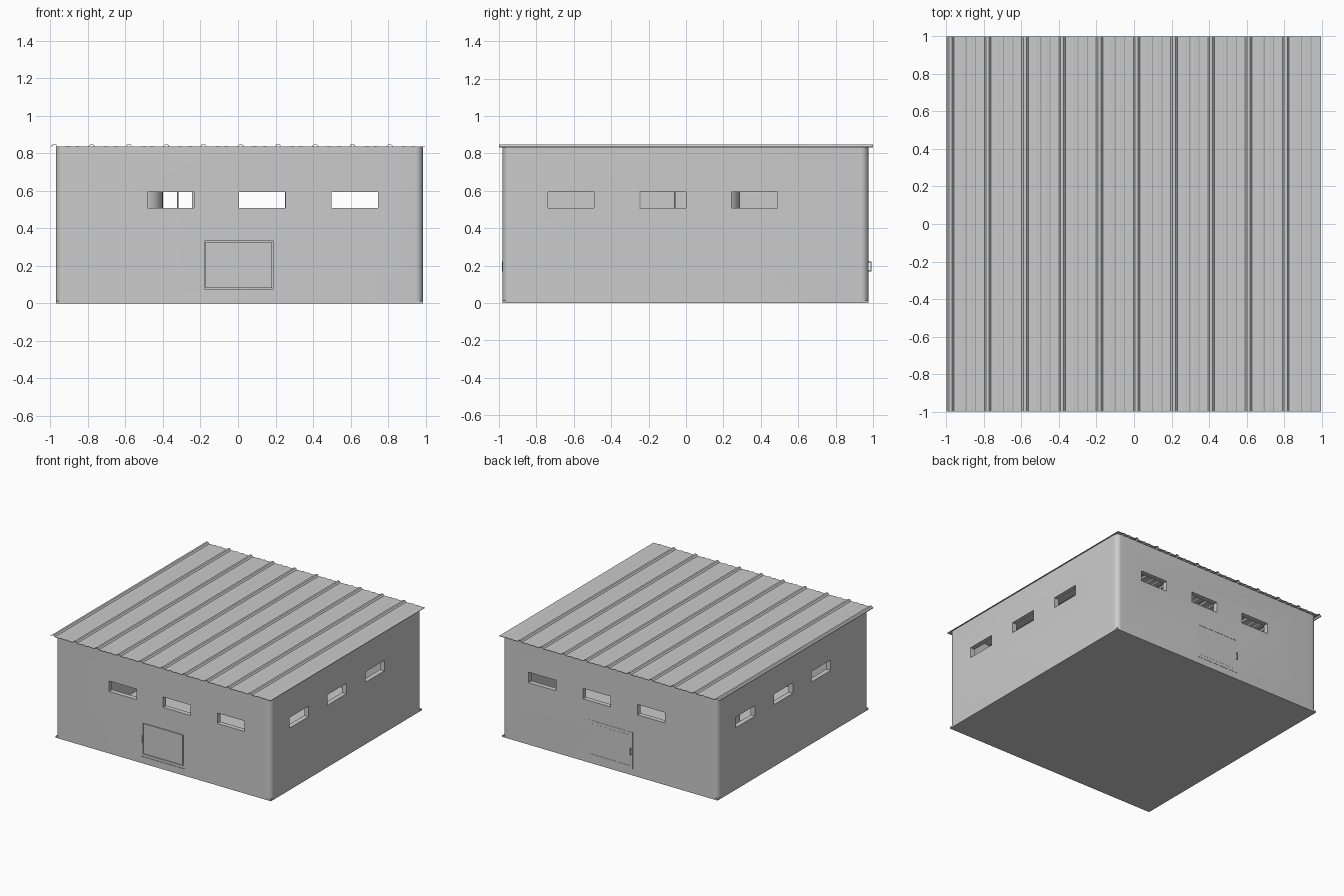
import bpy, bmesh, math

if "Cube" in bpy.data.objects:
    bpy.data.objects.remove(bpy.data.objects["Cube"])

X0, X1, Y0, Y1 = -0.97, 0.985, -0.98, 0.975   # wall outline
WALL_TOP, THICK = 0.835, 0.04


def make_object(name, bm):
    bmesh.ops.recalc_face_normals(bm, faces=bm.faces)
    mesh = bpy.data.meshes.new(name)
    bm.to_mesh(mesh)
    bm.free()
    ob = bpy.data.objects.new(name, mesh)
    bpy.context.collection.objects.link(ob)
    return ob


def box(name, x0, x1, y0, y1, z0, z1, radius=0.0):
    """Box, optionally with rounded vertical edges."""
    bm = bmesh.new()
    bmesh.ops.create_cube(bm, size=1)
    for v in bm.verts:
        v.co = ((x0 + x1) / 2 + v.co.x * (x1 - x0),
                (y0 + y1) / 2 + v.co.y * (y1 - y0),
                (z0 + z1) / 2 + v.co.z * (z1 - z0))
    if radius:
        edges = [e for e in bm.edges
                 if abs(e.verts[0].co.z - e.verts[1].co.z) > 1e-4]
        bmesh.ops.bevel(bm, geom=edges, offset=radius, segments=8,
                        profile=0.5, affect='EDGES')
    return make_object(name, bm)


def cylinder(name, x, y, r, z0, z1, sides=24):
    bm = bmesh.new()
    bmesh.ops.create_cone(bm, cap_ends=True, segments=sides,
                          radius1=r, radius2=r, depth=z1 - z0)
    bmesh.ops.translate(bm, verts=bm.verts, vec=(x, y, (z0 + z1) / 2))
    ob = make_object(name, bm)
    smooth(ob)
    return ob


def activate(ob):
    bpy.ops.object.select_all(action='DESELECT')
    ob.select_set(True)
    bpy.context.view_layer.objects.active = ob


def smooth(ob):
    activate(ob)
    bpy.ops.object.shade_smooth_by_angle(angle=math.radians(30))


def cut(ob, cutter):
    cutter.hide_render = True
    mod = ob.modifiers.new("cut", 'BOOLEAN')
    mod.operation = 'DIFFERENCE'
    mod.solver = 'EXACT'
    mod.object = cutter
    activate(ob)
    bpy.ops.object.modifier_apply(modifier=mod.name)
    bpy.data.objects.remove(cutter)


# Rounded wall shell
walls = box("walls", X0, X1, Y0, Y1, 0.004, WALL_TOP, 0.04)
cut(walls, box("cavity_cutter", X0 + THICK, X1 - THICK, Y0 + THICK,
               Y1 - THICK, 0.015, 1.0, 0.02))

# Window openings: front and back line up, the sides are staggered
WZ0, WZ1 = 0.508, 0.594
for x in (-0.483, 0.006, 0.498):
    cut(walls, box("window_cutter", x, x + 0.248, -1.2, -0.8, WZ0, WZ1))
for x in (-0.492, 0.003, 0.498):
    cut(walls, box("window_cutter", x, x + 0.248, 0.8, 1.2, WZ0, WZ1))
for y in (-0.738, -0.248, 0.242):
    cut(walls, box("window_cutter", 0.8, 1.2, y, y + 0.247, WZ0, WZ1))
    cut(walls, box("window_cutter", -1.2, -0.8, -y - 0.247, -y, WZ0, WZ1))

# Recess for the front door
cut(walls, box("door_cutter", -0.2, 0.206, -1.2, Y0 + 0.012, 0.055, 0.352))
smooth(walls)

# Square base slab showing at the rounded corners
box("base_slab", X0, X1, Y0, Y1, 0.0, 0.013)


def door_frame(name, y0, y1):
    """Rectangular frame from four bars."""
    bars = ((-0.2, 0.206, 0.332, 0.352), (-0.2, 0.206, 0.055, 0.076),
            (-0.2, -0.178, 0.076, 0.332), (0.188, 0.206, 0.076, 0.332))
    for i, (x0, x1, z0, z1) in enumerate(bars):
        box(f"{name}_{i + 1}", x0, x1, y0, y1, z0, z1)


# Front door: recessed leaf in a frame
door_frame("front_door_frame", Y0 + 0.004, Y0 + 0.02)
box("front_door_leaf", -0.172, 0.182, Y0 + 0.004, Y0 + 0.02, 0.082, 0.326)
box("front_door_handle", -0.19, -0.182, Y0 - 0.003, Y0 + 0.01, 0.168, 0.222)

# Back door: flush, with a pull handle
door_frame("back_door_frame", Y1 - 0.01, Y1 + 0.002)
box("back_door_leaf", -0.172, 0.182, Y1 - 0.01, Y1 + 0.001, 0.082, 0.326)
box("back_door_handle_grip", -0.19, -0.182, Y1 + 0.011, Y1 + 0.016, 0.168, 0.222)
for i, z in enumerate((0.168, 0.214)):
    box(f"back_door_handle_post_{i + 1}", -0.19, -0.182, Y1, Y1 + 0.013,
        z, z + 0.008)

# Ribbed sheet roof: one tall rib and two low ribs per bay
profile = [(-1.0, 0.0)]
for i in range(10):
    c = -0.978 + 0.1985 * i
    for offset, half, top, height in ((0, 0.018, 0.008, 0.012),
                                      (0.075, 0.012, 0.006, 0.004),
                                      (0.125, 0.012, 0.006, 0.004)):
        m = c + offset
        profile += [(m - half, 0), (m - top, height),
                    (m + top, height), (m + half, 0)]
profile.append((0.995, 0.0))

bm = bmesh.new()
rows = [[bm.verts.new((x, y, WALL_TOP + h)) for x, h in profile]
        for y in (-1.0, 1.0)]
for i in range(len(profile) - 1):
    bm.faces.new((rows[0][i], rows[0][i + 1], rows[1][i + 1], rows[1][i]))
roof = make_object("roof_sheet", bm)
solid = roof.modifiers.new("thickness", 'SOLIDIFY')
solid.thickness = 0.003
solid.offset = -1
activate(roof)
bpy.ops.object.modifier_apply(modifier=solid.name)

# Equipment glimpsed through the windows
cylinder("indoor_tank", -0.5, 0.19, 0.1, 0.01, 0.7)
cylinder("indoor_pole", -0.32, -0.06, 0.004, 0.01, WALL_TOP, 8)
